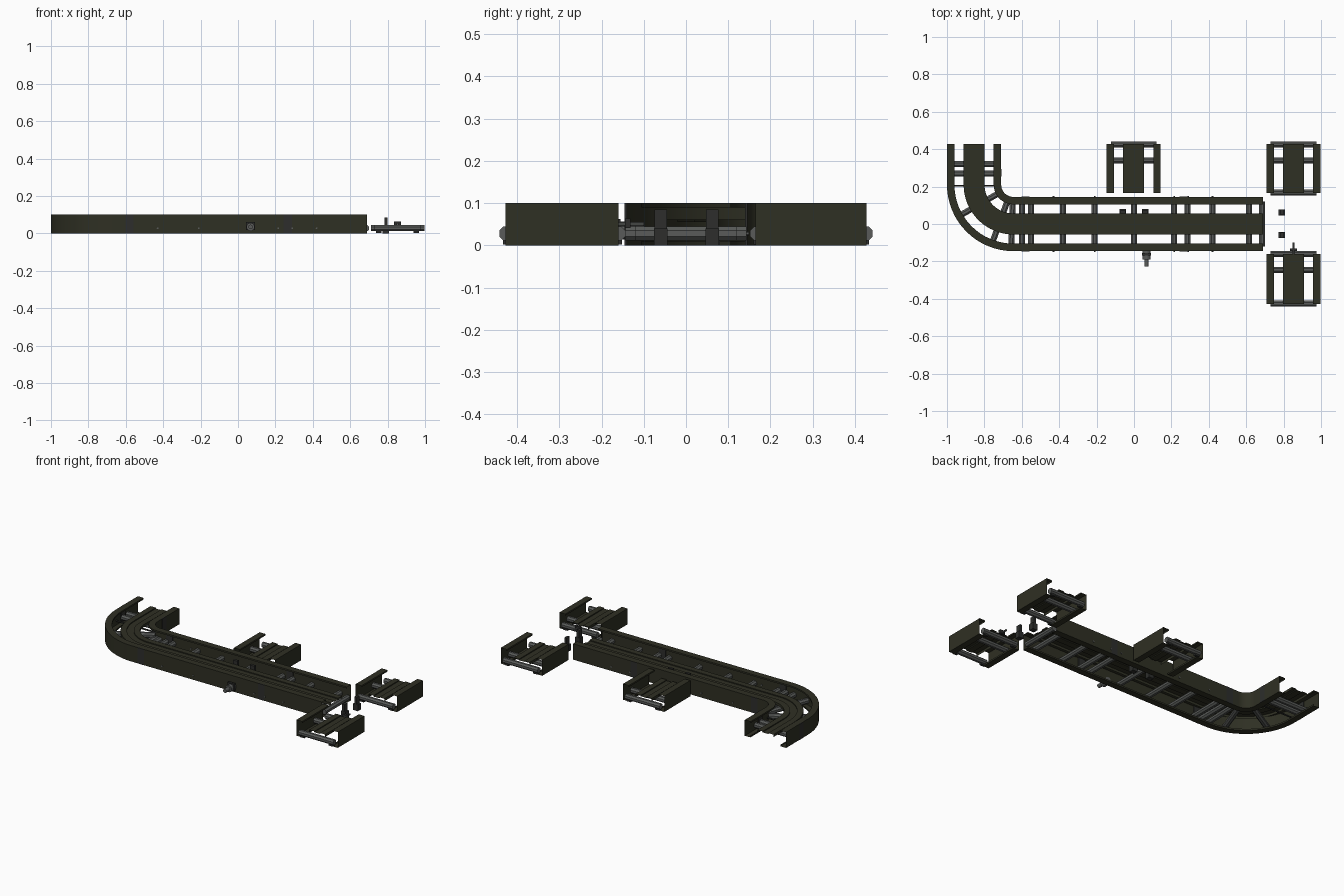
import bpy, bmesh, math
from mathutils import Vector, Matrix

old = bpy.data.objects.get("Cube")
if old:
    bpy.data.objects.remove(old, do_unlink=True)


def material(name, rgb):
    m = bpy.data.materials.new(name)
    m.use_nodes = True
    m.diffuse_color = (*rgb, 1)
    bsdf = m.node_tree.nodes["Principled BSDF"]
    bsdf.inputs["Base Color"].default_value = (*rgb, 1)
    bsdf.inputs["Roughness"].default_value = 0.6
    return m


OLIVE = material("dark olive paint", (0.028, 0.029, 0.017))
STEEL = material("grey steel", (0.10, 0.105, 0.10))
BLACK = material("dark grey", (0.026, 0.027, 0.025))


def finish(name, bm, mat):
    me = bpy.data.meshes.new(name)
    bm.to_mesh(me)
    bm.free()
    me.materials.append(mat)
    ob = bpy.data.objects.new(name, me)
    bpy.context.scene.collection.objects.link(ob)
    bpy.ops.object.select_all(action='DESELECT')
    ob.select_set(True)
    bpy.context.view_layer.objects.active = ob
    bpy.ops.object.shade_smooth_by_angle(angle=math.radians(25))
    return ob


def sweep(name, path, profile, mat):
    """Sheet metal: an open (offset, z) profile along (point, left normal) pairs."""
    bm = bmesh.new()
    rows = [[bm.verts.new((p.x + n.x * d, p.y + n.y * d, z)) for d, z in profile]
            for p, n in path]
    for a, b in zip(rows, rows[1:]):
        for i in range(len(profile) - 1):
            bm.faces.new((a[i], b[i], b[i + 1], a[i + 1]))
    return finish(name, bm, mat)


def box(name, center, size, mat):
    bm = bmesh.new()
    bmesh.ops.create_cube(bm, size=1, matrix=Matrix.Translation(center) @ Matrix.Diagonal((*size, 1)))
    return finish(name, bm, mat)


def rod(name, a, b, radius, mat, sides=8):
    a, b = Vector(a), Vector(b)
    turn = (b - a).to_track_quat('Z', 'Y').to_matrix().to_4x4()
    spin = Matrix.Rotation(math.pi / sides, 4, 'Z')
    bm = bmesh.new()
    bmesh.ops.create_cone(bm, cap_ends=True, segments=sides, radius1=radius, radius2=radius,
                          depth=(b - a).length,
                          matrix=Matrix.Translation((a + b) / 2) @ turn @ spin)
    return finish(name, bm, mat)


HALF, LIP, TOP = 0.145, 0.105, 0.1
BAR_Z, BAR_R = 0.028, 0.0175
RAIL = [(LIP, 0.09), (LIP, TOP), (HALF, TOP), (HALF, 0), (LIP, 0), (LIP, 0.01)]
BEAM = [(0.056, 0.045), (0.056, 0.061), (0.02, 0.061), (0.02, 0.055)]
BEAM += [(-d, z) for d, z in reversed(BEAM)]


def track(name, path):
    """Two side channels and the centre beam."""
    sweep(name + "_left_rail", path, RAIL, OLIVE)
    sweep(name + "_right_rail", path, [(-d, z) for d, z in RAIL], OLIVE)
    sweep(name + "_centre_beam", path, BEAM, OLIVE)


def crossbar(name, p, n, half=HALF - 0.002):
    p, n = Vector((p[0], p[1], BAR_Z)), Vector((n[0], n[1], 0))
    rod(name, p - n * half, p + n * half, BAR_R, STEEL)


# Main track: long straight, quarter bend, short straight
END_X, BEND_X, BEND_R, END_Y = 0.69, -0.645, 0.21, 0.427


def bend(angle):
    n = Vector((math.cos(angle), math.sin(angle)))
    return Vector((BEND_X, BEND_R)) + n * BEND_R, n


main = [(Vector((END_X, 0)), Vector((0, -1)))]
main += [bend(math.radians(270 - 90 * i / 16)) for i in range(17)]
main += [(Vector((BEND_X - BEND_R, END_Y)), Vector((-1, 0)))]
track("main", main)

for x in (-0.6, -0.55, -0.38, -0.21, 0, 0.215, 0.285, 0.42, 0.615):
    crossbar("cross_bar", (x, 0), (0, 1))
for deg in (210, 250, 268):
    crossbar("bend_bar", *bend(math.radians(deg)))
for y in (0.27, 0.32):
    crossbar("bend_exit_bar", (BEND_X - BEND_R, y), (1, 0))
rod("bend_thin_rod", (-0.995, 0.205, 0.03), (-0.715, 0.205, 0.03), 0.005, BLACK)
crossbar("main_end_bar", (0.685, 0), (0, 1), 0.12)

# Splice plates where rail sections meet
for s in (-1, 1):
    for x in (-0.58, 0.265):
        box("splice_plate", (x, s * 0.143, 0.05), (0.045, 0.006, 0.1), BLACK)
    box("bend_splice_plate", (BEND_X - BEND_R + s * 0.143, 0.275, 0.05),
        (0.006, 0.04, 0.1), BLACK)
    # Bolt heads on the rail webs
    for x in (-0.43, -0.21, 0.215, 0.29, 0.42):
        rod("rail_bolt", (x, s * 0.14, 0.028), (x, s * 0.149, 0.028), 0.005, STEEL)


# Short branch tracks
def branch(name, x, y0, y1, bars, ends):
    track(name, [(Vector((x, y)), Vector((-1, 0))) for y in (y0, y1)])
    for y in bars:
        crossbar(name + "_cross_bar", (x, y), (1, 0))
    for y in ends:
        crossbar(name + "_end_bar", (x, y), (1, 0), 0.122)
        for s in (-1, 1):
            box(name + "_end_foot", (x + s * 0.1, y, 0.008), (0.03, 0.016, 0.012), BLACK)


branch("middle_branch", -0.002, 0.167, 0.427, [0.34], [0.426])
branch("back_branch", 0.853, 0.165, 0.427, [0.34], [0.426, 0.168])
branch("front_branch", 0.853, -0.427, -0.16, [-0.245], [-0.426, -0.16])

# Transfer posts at the junctions
for x, y, turned in ((0.79, 0.062, 0), (0.79, -0.06, 0), (-0.06, 0.065, 1), (0.06, 0.065, 1)):
    w, d = (0.03, 0.016) if turned else (0.016, 0.03)
    box("post_base", (x, y, 0.02), (0.034, 0.032, 0.04), BLACK)
    box("post_upright", (x, y, 0.06), (w, d, 0.05), BLACK)

# Drive motor on the front rail
rod("motor_body", (0.067, -0.145, 0.035), (0.067, -0.19, 0.035), 0.022, STEEL, 12)
rod("motor_tail", (0.067, -0.19, 0.035), (0.067, -0.228, 0.035), 0.012, STEEL, 12)
box("motor_bracket", (0.067, -0.162, 0.04), (0.046, 0.014, 0.045), BLACK)

# Stop device at the front branch
rod("stop_shaft", (0.853, -0.16, 0.05), (0.853, -0.1, 0.05), 0.006, STEEL)
box("stop_head", (0.853, -0.138, 0.052), (0.036, 0.014, 0.022), BLACK)
